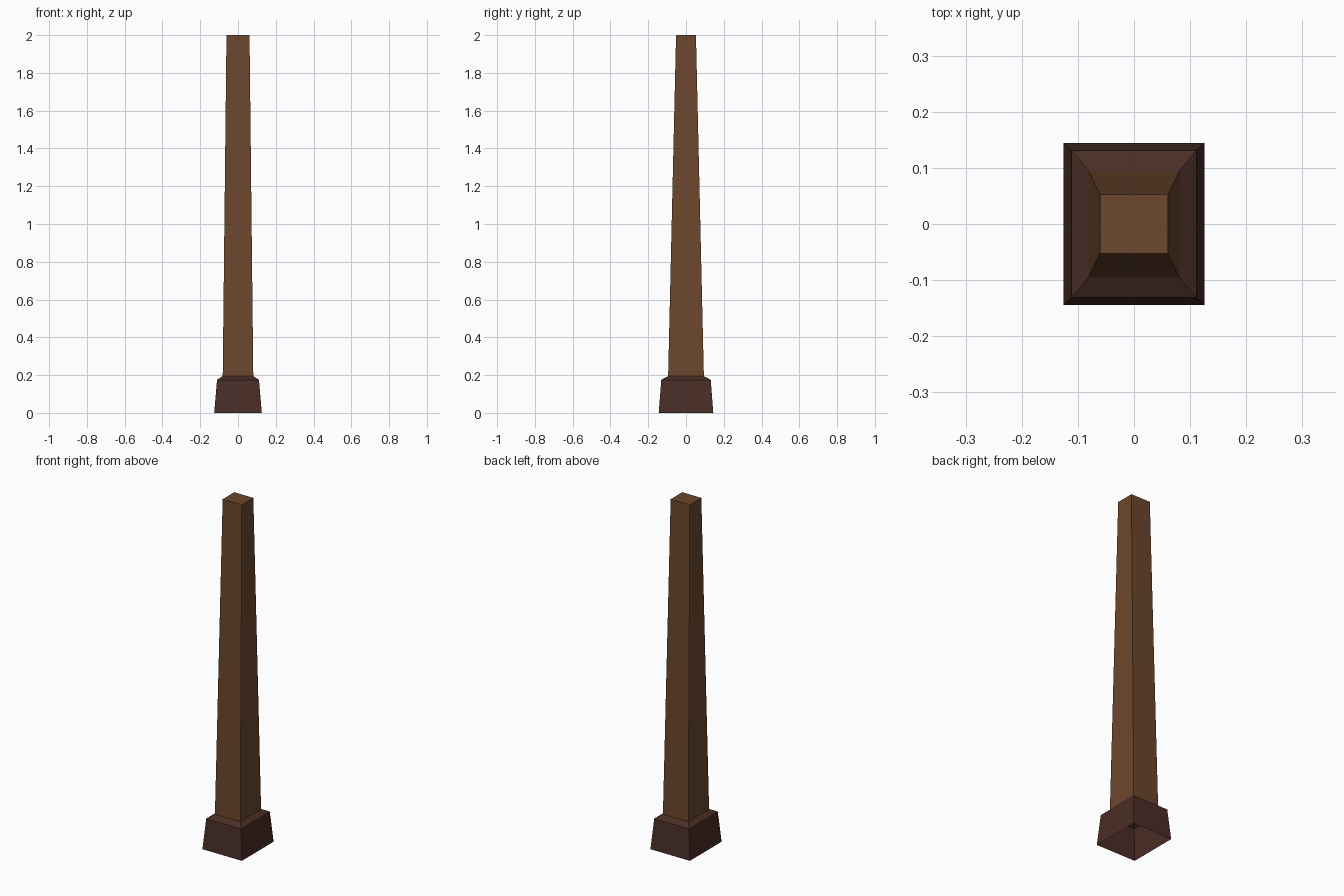
import bpy, bmesh

if "Cube" in bpy.data.objects:
    bpy.data.objects.remove(bpy.data.objects["Cube"])


def material(name, rgb):
    m = bpy.data.materials.new(name)
    m.diffuse_color = (*rgb, 1.0)
    m.use_nodes = True
    m.node_tree.nodes["Principled BSDF"].inputs["Base Color"].default_value = m.diffuse_color
    return m


def stacked_rings(name, rings, mat, cap_top):
    """Join rectangular rings (half x, half y, z) with flat walls; bottom stays open."""
    bm = bmesh.new()
    loops = [[bm.verts.new((sx * hx, sy * hy, z))
              for sx, sy in ((-1, -1), (1, -1), (1, 1), (-1, 1))]
             for hx, hy, z in rings]
    for low, high in zip(loops, loops[1:]):
        for i in range(4):
            j = (i + 1) % 4
            bm.faces.new((low[i], low[j], high[j], high[i]))
    if cap_top:
        bm.faces.new(loops[-1])
    mesh = bpy.data.meshes.new(name)
    bm.to_mesh(mesh)
    bm.free()
    mesh.materials.append(mat)
    obj = bpy.data.objects.new(name, mesh)
    bpy.context.collection.objects.link(obj)
    return obj


wood = material("brown wood", (0.15, 0.063, 0.026))
dark_wood = material("dark brown wood", (0.068, 0.027, 0.019))

# Tapered post, closed at the top
stacked_rings("post", [(0.081, 0.0947, 0.19), (0.061, 0.0527, 2.0)], wood, True)

# Hollow flared foot with a sloping lip that meets the post
stacked_rings("foot", [(0.126, 0.1445, 0.0), (0.111, 0.131, 0.175),
                       (0.0805, 0.0945, 0.195)], dark_wood, False)
